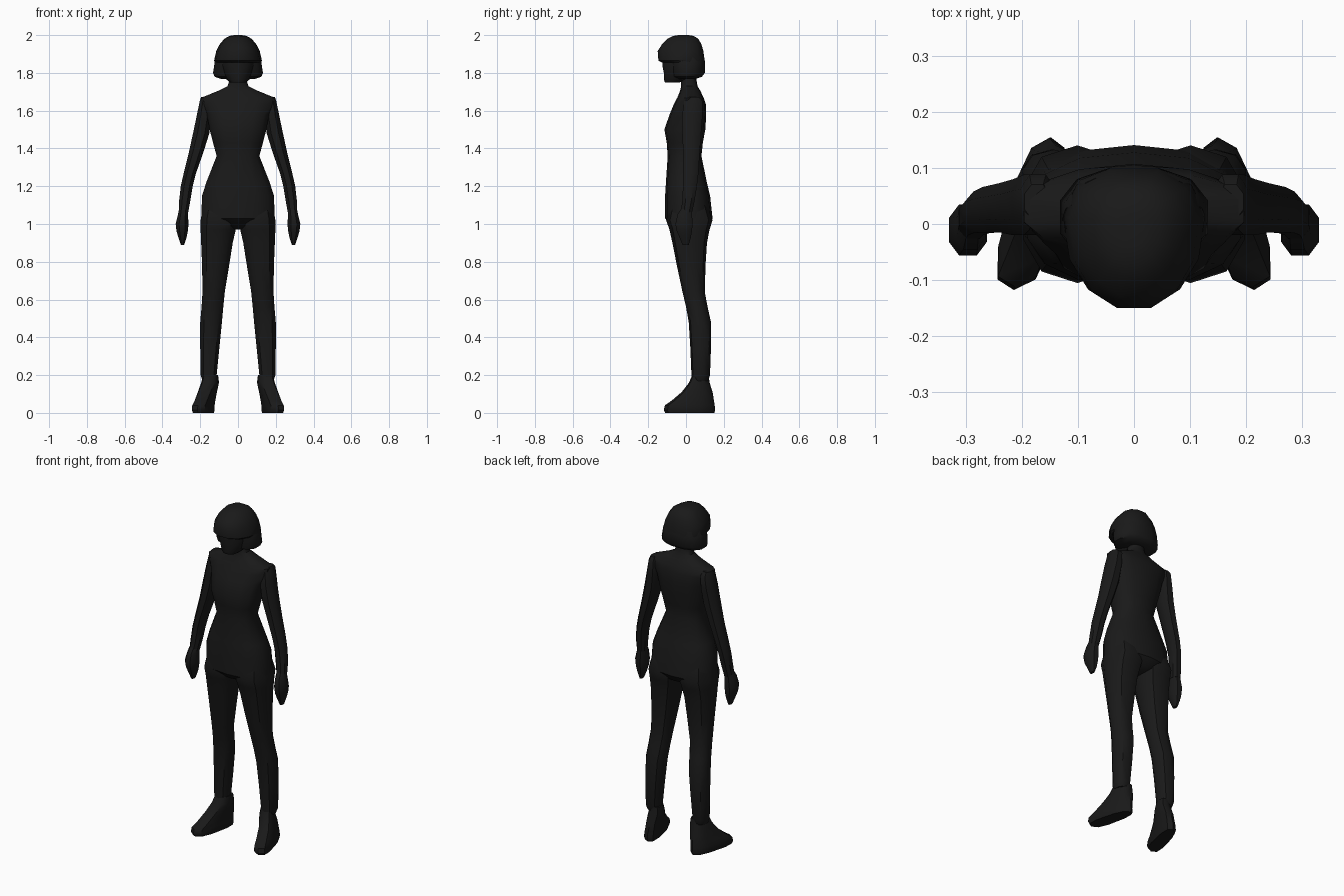
import bpy, bmesh, math

black = bpy.data.materials.new("black")
black.diffuse_color = (0.01, 0.01, 0.01, 1)


def loft(name, rings, sides=12, power=2.3, shear=0.0, taper=0.0, mirror=False):
    """Skin horizontal rings: (z, x_min, x_max, y_front, y_back)."""
    bm = bmesh.new()
    loops = []
    for z, x0, x1, y0, y1 in rings:
        cx, cy, rx, ry = (x0 + x1) / 2, (y0 + y1) / 2, (x1 - x0) / 2, (y1 - y0) / 2
        loop = []
        for i in range(sides):
            a = 2 * math.pi * (i + 0.5) / sides
            c, s = math.cos(a), math.sin(a)
            c = math.copysign(abs(c) ** (2 / power), c)
            s = math.copysign(abs(s) ** (2 / power), s)
            # fit the polygon to its ring bounds
            c /= math.cos(math.pi / sides) ** (2 / power)
            s /= math.cos(math.pi / sides) ** (2 / power)
            y = cy + ry * s
            x = cx + rx * c * (1 + taper * s) + shear * (y - 0.02)
            loop.append(bm.verts.new((x, y, z)))
        loops.append(loop)
    for a, b in zip(loops, loops[1:]):
        for i in range(sides):
            j = (i + 1) % sides
            bm.faces.new((a[i], a[j], b[j], b[i]))
    bm.faces.new(loops[0])
    bm.faces.new(loops[-1])
    bmesh.ops.recalc_face_normals(bm, faces=bm.faces)
    me = bpy.data.meshes.new(name)
    bm.to_mesh(me)
    bm.free()
    me.materials.append(black)
    ob = bpy.data.objects.new(name, me)
    bpy.context.collection.objects.link(ob)
    if mirror:
        ob.modifiers.new("mirror", 'MIRROR')
    bpy.ops.object.select_all(action='DESELECT')
    ob.select_set(True)
    bpy.context.view_layer.objects.active = ob
    bpy.ops.object.shade_smooth_by_angle(angle=math.radians(40))
    return ob


def centred(rows):
    return [(z, -r, r, y0, y1) for z, r, y0, y1 in rows]


# Torso from crotch to neck
loft("torso", centred([
    (0.97, 0.03, -0.03, 0.06), (0.99, 0.10, -0.07, 0.11), (1.03, 0.195, -0.108, 0.138),
    (1.15, 0.19, -0.108, 0.125), (1.22, 0.168, -0.104, 0.108), (1.36, 0.113, -0.095, 0.08),
    (1.43, 0.132, -0.10, 0.087), (1.50, 0.15, -0.112, 0.10), (1.58, 0.165, -0.085, 0.105),
    (1.635, 0.19, -0.062, 0.103), (1.668, 0.196, -0.045, 0.092),
    (1.705, 0.105, -0.03, 0.075), (1.73, 0.055, -0.025, 0.06),
    (1.76, 0.045, -0.025, 0.055), (1.82, 0.045, -0.03, 0.05)]), sides=14, power=2.4)

# Legs
loft("legs", [
    (1.10, 0.02, 0.18, -0.08, 0.11), (1.02, 0.004, 0.198, -0.10, 0.135),
    (0.97, 0.012, 0.198, -0.083, 0.12), (0.90, 0.028, 0.195, -0.068, 0.107),
    (0.78, 0.047, 0.19, -0.045, 0.10), (0.64, 0.07, 0.188, -0.016, 0.097),
    (0.56, 0.078, 0.193, 0.003, 0.112), (0.48, 0.085, 0.20, 0.017, 0.13),
    (0.35, 0.098, 0.20, 0.025, 0.13), (0.20, 0.113, 0.198, 0.031, 0.125),
    (0.17, 0.115, 0.188, 0.03, 0.115)], sides=10, mirror=True)

# Feet, toes turned out
loft("feet", [
    (0.20, 0.122, 0.192, 0.034, 0.118), (0.16, 0.117, 0.20, 0.018, 0.123),
    (0.11, 0.128, 0.212, -0.02, 0.138), (0.065, 0.134, 0.22, -0.072, 0.144),
    (0.04, 0.136, 0.226, -0.107, 0.147), (0.015, 0.136, 0.226, -0.113, 0.15),
    (0.0, 0.14, 0.222, -0.105, 0.145)],
    sides=10, power=2.8, shear=-0.24, taper=-0.08, mirror=True)

# Arms
loft("arms", [
    (1.672, 0.15, 0.195, 0.01, 0.07), (1.65, 0.14, 0.203, -0.01, 0.088),
    (1.58, 0.14, 0.217, -0.02, 0.088), (1.48, 0.152, 0.238, -0.02, 0.08),
    (1.38, 0.183, 0.26, -0.015, 0.073), (1.27, 0.222, 0.287, -0.015, 0.066),
    (1.20, 0.24, 0.303, -0.016, 0.058), (1.12, 0.253, 0.312, -0.02, 0.045),
    (1.06, 0.264, 0.314, -0.028, 0.032)], sides=8, mirror=True)

# Hands
loft("hands", [
    (1.08, 0.265, 0.312, -0.025, 0.03), (1.05, 0.265, 0.318, -0.045, 0.032),
    (1.00, 0.262, 0.33, -0.056, 0.035), (0.965, 0.265, 0.326, -0.05, 0.032),
    (0.93, 0.272, 0.316, -0.035, 0.026), (0.888, 0.286, 0.302, -0.018, 0.014)],
    sides=8, mirror=True)

# Face and chin
loft("face", centred([
    (1.75, 0.04, -0.11, -0.035), (1.765, 0.058, -0.115, 0.0), (1.80, 0.075, -0.114, 0.03),
    (1.84, 0.085, -0.122, 0.04), (1.88, 0.085, -0.12, 0.04)]), sides=10, taper=0.15)

# Bobbed hair: lower curtain behind the face, then fringe and crown
loft("hair_curtain", centred([
    (1.768, 0.09, -0.045, 0.05), (1.78, 0.124, -0.07, 0.085), (1.80, 0.132, -0.075, 0.10),
    (1.86, 0.123, -0.085, 0.10), (1.89, 0.112, -0.09, 0.095)]), sides=12, power=2.4)
loft("hair_crown", centred([
    (1.855, 0.116, -0.128, 0.099), (1.865, 0.121, -0.146, 0.099), (1.915, 0.11, -0.15, 0.092),
    (1.95, 0.093, -0.128, 0.082), (1.98, 0.07, -0.098, 0.066),
    (1.995, 0.045, -0.07, 0.042), (2.0, 0.02, -0.04, 0.015)]), sides=12, taper=0.15)
